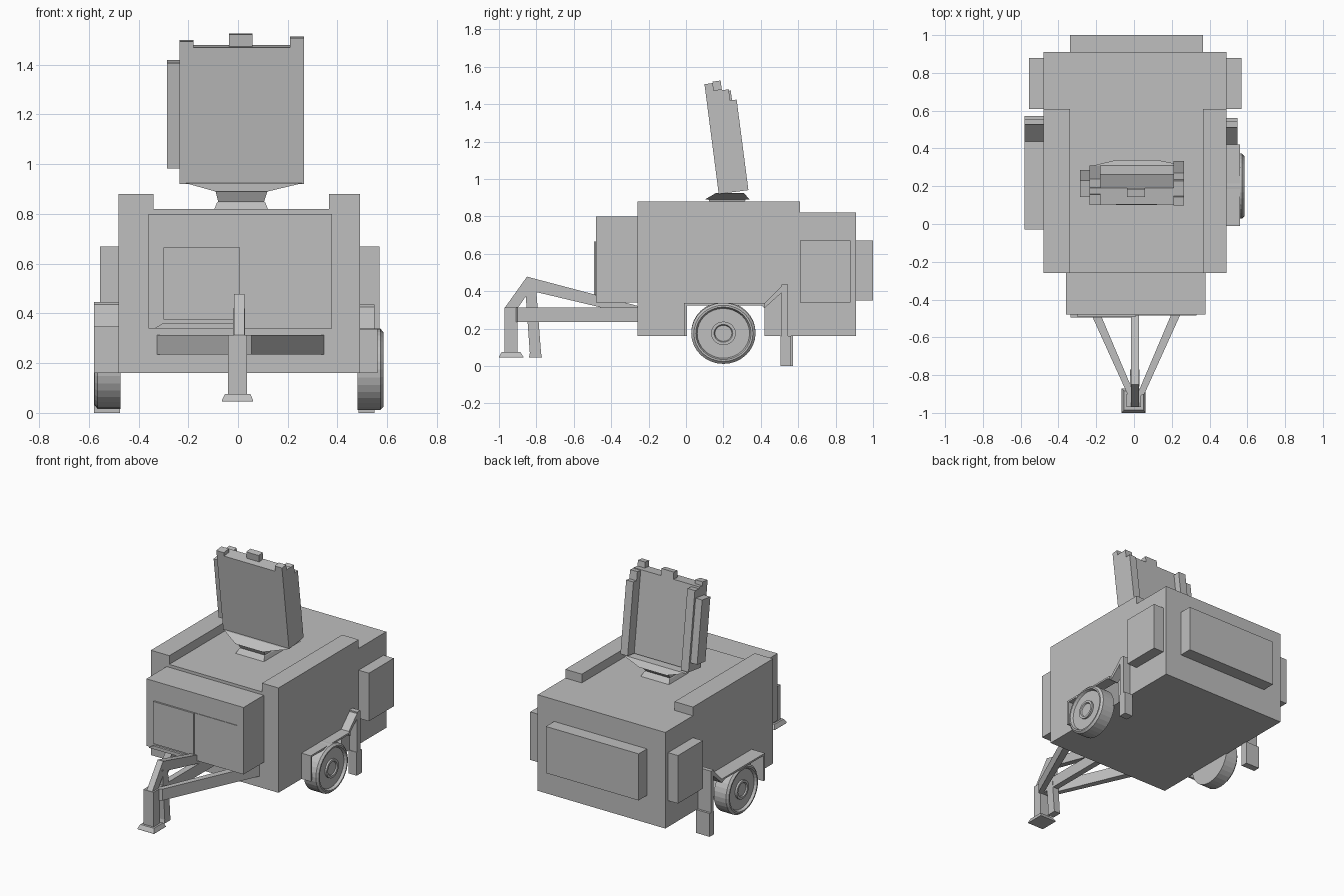
import bpy, bmesh, math
from mathutils import Matrix, Vector

if "Cube" in bpy.data.objects:
    bpy.data.objects.remove(bpy.data.objects["Cube"])

grey = bpy.data.materials.new("plain grey")
grey.diffuse_color = (0.52, 0.52, 0.52, 1)
grey.use_nodes = True
grey.node_tree.nodes["Principled BSDF"].inputs["Base Color"].default_value = grey.diffuse_color


def finish(name, bm, matrix=None):
    bmesh.ops.recalc_face_normals(bm, faces=bm.faces[:])
    if matrix is not None:
        bm.transform(matrix)
    me = bpy.data.meshes.new(name)
    bm.to_mesh(me)
    bm.free()
    me.materials.append(grey)
    ob = bpy.data.objects.new(name, me)
    bpy.context.collection.objects.link(ob)
    return ob


def loft(name, rings, matrix=None):
    """Closed solid through rings of equal point count."""
    bm = bmesh.new()
    vs = [[bm.verts.new(p) for p in r] for r in rings]
    n = len(vs[0])
    for a, b in zip(vs, vs[1:]):
        for i in range(n):
            j = (i + 1) % n
            bm.faces.new((a[i], a[j], b[j], b[i]))
    bm.faces.new(vs[0])
    bm.faces.new(vs[-1])
    return finish(name, bm, matrix)


def rect(x0, x1, y0, y1, z):
    return [(x0, y0, z), (x1, y0, z), (x1, y1, z), (x0, y1, z)]


def box(name, x0, x1, y0, y1, z0, z1, matrix=None):
    return loft(name, [rect(x0, x1, y0, y1, z0), rect(x0, x1, y0, y1, z1)], matrix)


def side_prism(name, pts, x0, x1):
    """yz profile extruded along x."""
    return loft(name, [[(x, y, z) for y, z in pts] for x in (x0, x1)])


# Hull: shell with open wheel wells in both side walls
side = [(-.26, .16), (-.01, .16), (-.01, .335), (.42, .335),
        (.42, .16), (.91, .16), (.91, .82), (-.26, .82)]
bm = bmesh.new()
L = [bm.verts.new((-.48, y, z)) for y, z in side]
R = [bm.verts.new((.49, y, z)) for y, z in side]
bm.faces.new(L[::-1])
bm.faces.new(R)
for i, j in ((0, 1), (1, 4), (4, 5), (5, 6), (6, 7), (7, 0)):
    bm.faces.new((L[i], L[j], R[j], R[i]))
finish("hull", bm)

# Raised roof rails and attached boxes
box("roof_rail_left", -.48, -.34, -.26, .61, .82, .88)
box("roof_rail_right", .365, .49, -.26, .61, .82, .88)
box("front_cabinet", -.36, .378, -.48, -.26, .34, .80)
box("rear_box", -.34, .365, .91, 1.0, .35, .67)
box("side_box_left", -.555, -.48, .61, .88, .34, .67)
box("side_box_right", .49, .568, .61, .88, .34, .67)

# Cabinet doors and the ledge beneath
box("door_left", -.30, .008, -.492, -.48, .375, .665)
box("door_right", .008, .33, -.484, -.48, .375, .665)
loft("door_ledge", [rect(-.335, .0, -.495, -.478, .34), rect(-.30, .0, -.495, -.478, .362)])

# Wheels, turned from a profile (radius, outward offset)
tyre = [(.172, .48), (.172, .572), (.158, .585), (.148, .585), (.14, .567),
        (.066, .567), (.066, .58), (.05, .58), (.045, .572)]
for s, name, cz, off in ((1, "wheel_right", .175, 0), (-1, "wheel_left", .18, .008)):
    loft(name, [[(s * (x - off), .2 + r * math.cos(a), cz + .95 * r * math.sin(a))
                 for a in (2 * math.pi * k / 32 for k in range(32))] for r, x in tyre])

# Fenders, each with sloped strut, stabiliser post and foot
for name, xi, xo, d, h in (("right", .485, .56, 0, 0), ("left", -.475, -.58, .018, .01)):
    s = 1 if xo > 0 else -1
    xs = xo - s * (.012 if s > 0 else 0)
    side_prism("fender_" + name,
               [(-.01 - d, .16), (-.01 - d, .337 + h), (.42 + d, .337 + h),
                (.42 + d, .31 + h), (.405, .325 + h), (.005 - d, .325 + h), (.005 - d, .16)], xi, xo)
    side_prism("strut_" + name,
               [(.42 + d, .31 + h), (.42 + d, .337 + h), (.52 + d, .435 + h),
                (.52 + d, .40 + h)], xi, xs)
    box("post_" + name, xi, xs, .51 + d, .545 + d * .6, .155, .435 + h)
    box("post_foot_" + name, xi, xs, .506 + d, .562 + d * .5, 0, .16)

# Drawbar arms
for s, name in ((-1, "left"), (1, "right")):
    pts = [(.045, -.90), (.0, -.92), (.28, -.26), (.335, -.26)]
    loft("drawbar_arm_" + name, [[(s * x + .01, y, z) for x, y in pts] for z in (.235, .313)])

# Hitch brace over the drawbar
side_prism("brace_front", [(-.97, .31), (-.85, .478), (-.82, .40), (-.84, .395), (-.90, .31)], -.016, .026)
side_prism("brace_rear", [(-.85, .478), (-.26, .322), (-.26, .305), (-.44, .31), (-.82, .40)], -.016, .026)
box("hitch_beam", -.016, .026, -.92, -.26, .235, .313)

# Jack leg with foot, and the rest leg behind it
box("jack_leg", -.04, .037, -.97, -.90, .07, .313)
loft("jack_foot", [rect(-.065, .061, -1, -.87, .045), rect(-.065, .061, -1, -.87, .05),
                   rect(-.053, .05, -.985, -.885, .075)])
side_prism("rest_leg", [(-.86, .42), (-.80, .40), (-.775, .07), (-.77, .045),
                        (-.84, .045), (-.835, .07)], -.02, .028)

# Pedestal and flared tray carrying the panel
loft("pedestal", [rect(-.095, .12, .11, .32, .82), rect(-.085, .11, .13, .30, .845),
                  rect(-.08, .105, .14, .29, .85), rect(-.09, .118, .12, .32, .89)])
loft("panel_tray", [rect(-.09, .118, .10, .34, .89), rect(-.215, .265, .16, .31, .925)])

# Tilted panel: local y is depth, local z is height along the panel
T = Matrix.Translation(Vector((0, .175, .92))) @ Matrix.Rotation(math.radians(7.4), 4, 'X')
box("panel", -.235, .265, 0, .088, 0, .553, T)
columns = (("right", .21, .265, ((0, .045, .592), (.045, .125, .548), (.125, .16, .488))),
           ("left", -.235, -.178, ((0, .055, .578), (.055, .135, .54))))
for name, x0, x1, steps in columns:
    for k, (d0, d1, top) in enumerate(steps):
        box(f"panel_column_{name}_{k + 1}", x0, x1, d0, d1, 0, top, T)
box("panel_side_block", -.285, -.235, .03, .12, .06, .487, T)
box("panel_top_tab", -.037, .058, .045, .088, .55, .60, T)
